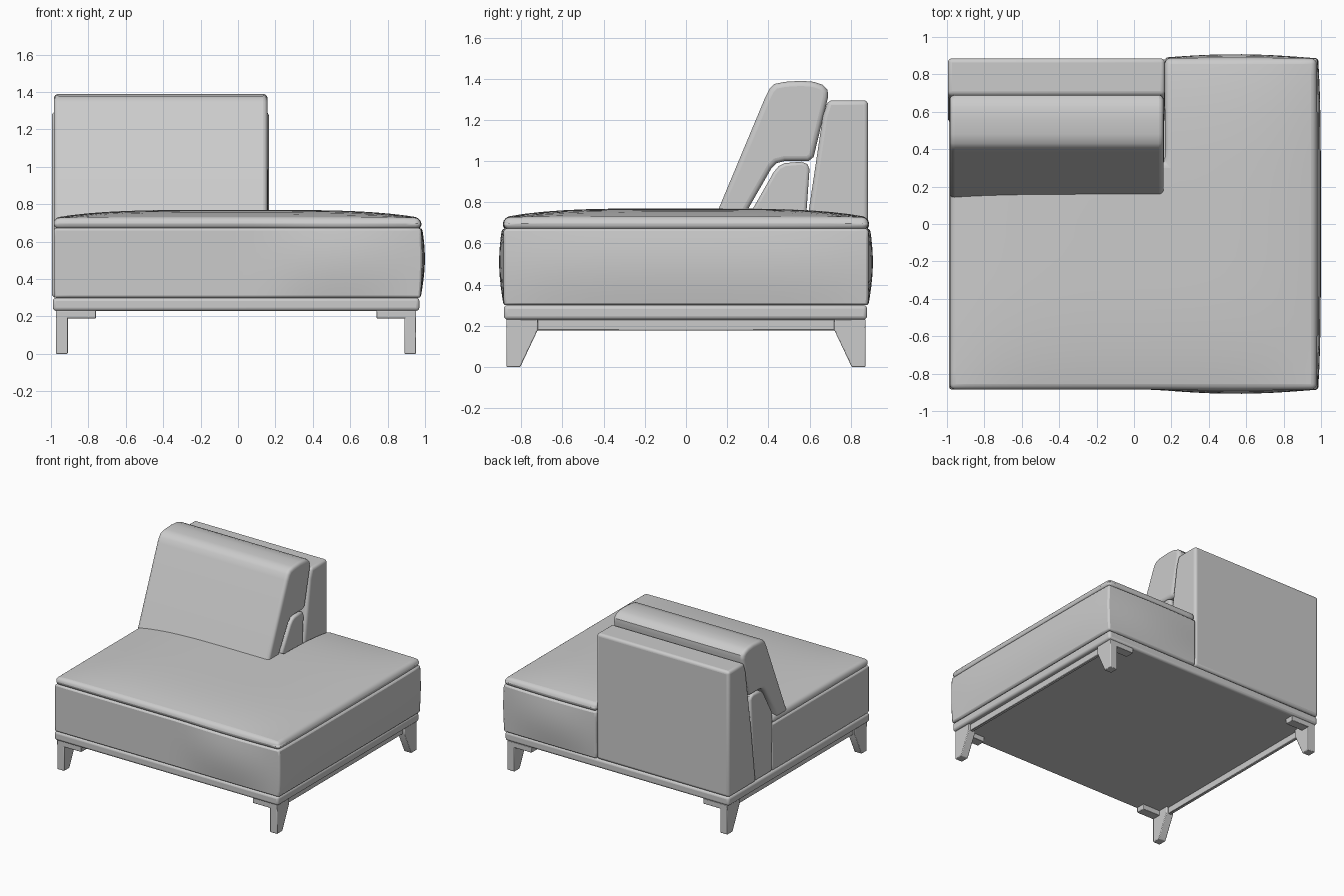
import bpy, math

if "Cube" in bpy.data.objects:
    bpy.data.objects.remove(bpy.data.objects["Cube"])

CX = -0.01  # centre line of the plinth and legs


def finish(name, verts, faces, bevel, segments=3, angle=40):
    me = bpy.data.meshes.new(name)
    me.from_pydata(verts, [], faces)
    ob = bpy.data.objects.new(name, me)
    bpy.context.collection.objects.link(ob)
    bpy.ops.object.select_all(action='DESELECT')
    bpy.context.view_layer.objects.active = ob
    ob.select_set(True)
    bpy.ops.object.mode_set(mode='EDIT')
    bpy.ops.mesh.select_all(action='SELECT')
    bpy.ops.mesh.normals_make_consistent(inside=False)
    bpy.ops.object.mode_set(mode='OBJECT')
    if bevel:
        m = ob.modifiers.new("soft_edges", 'BEVEL')
        m.width, m.segments = bevel, segments
        m.limit_method, m.angle_limit = 'ANGLE', math.radians(angle)
    bpy.ops.object.shade_smooth_by_angle(angle=math.radians(35))
    return ob


def prism(name, profile, x0, x1, bevel, segments=3, angle=40):
    """Extrude a (y, z) profile along x."""
    n = len(profile)
    verts = [(x, y, z) for x in (x0, x1) for y, z in profile]
    faces = [list(range(n)), list(range(n, 2 * n))]
    faces += [(i, (i + 1) % n, (i + 1) % n + n, i + n) for i in range(n)]
    return finish(name, verts, faces, bevel, segments, angle)


def box(name, x0, x1, y0, y1, z0, z1, bevel, segments=3):
    return prism(name, [(y0, z0), (y1, z0), (y1, z1), (y0, z1)], x0, x1, bevel, segments)


def spread(a, b, n):
    return [a + (b - a) * i / n for i in range(n)]


def l_slab(name, z0, z1, layers, crown, bevel, segments):
    """L-shaped upholstered slab with bulging sides and a crowned top."""
    xs = spread(-0.985, 0.165, 12) + spread(0.165, 0.975, 10) + [0.975]
    ys = spread(-0.885, 0.33, 12) + spread(0.33, 0.885, 6) + [0.885]
    zs = spread(z0, z1, layers) + [z1]
    verts, faces, index = [], [], {}

    def shape(x, y, z, top):
        side = math.sin(math.pi * min(1, max(0, (z - 0.29) / 0.44)))
        t = min(1, max(0, (x - 0.1) / 0.88))
        u, v = (x + 0.005) / 0.98, y / 0.885
        if top:
            z += crown * max(0, 1 - u ** 4) * max(0, 1 - v ** 4)
        ny = y * (1 + 0.026 * side * math.sin(math.pi * t))
        nx = x + 0.025 * max(0, x) * side * (1 - 0.6 * v ** 4)
        return nx, ny, z

    def vert(i, j, k):
        if (i, j, k) not in index:
            index[i, j, k] = len(verts)
            verts.append(shape(xs[i], ys[j], zs[k], k == layers))
        return index[i, j, k]

    cells = {(i, j) for i in range(22) for j in range(18) if not (i < 12 and j >= 12)}
    for i, j in cells:
        ring = [(i, j), (i + 1, j), (i + 1, j + 1), (i, j + 1)]
        for k in (0, layers):
            faces.append([vert(a, b, k) for a, b in ring])
        for s, d in enumerate([(0, -1), (1, 0), (0, 1), (-1, 0)]):
            if (i + d[0], j + d[1]) not in cells:
                (a, b), (c, e) = ring[s], ring[(s + 1) % 4]
                for k in range(layers):
                    faces.append([vert(a, b, k), vert(c, e, k),
                                  vert(c, e, k + 1), vert(a, b, k + 1)])
    return finish(name, verts, faces, bevel, segments)


# Plinth
box("plinth", CX - 0.98, CX + 0.98, -0.885, 0.88, 0.23, 0.30, 0.018)

# Seat: lower body and crowned top meeting at a seam
l_slab("seat_body", 0.30, 0.672, 8, 0, 0.012, 2)
l_slab("seat_top", 0.668, 0.728, 1, 0.042, 0.036, 4)

# Back panel
prism("back_panel", [(0.54, 0.30), (0.885, 0.30), (0.885, 1.295), (0.69, 1.295),
                     (0.665, 1.22), (0.595, 0.75)], -0.995, 0.165, 0.022, 4)

# Support cushion wedged between panel and back cushion
prism("support_cushion", [(0.33, 0.30), (0.54, 0.30), (0.585, 0.75), (0.60, 0.96),
                          (0.59, 0.985), (0.56, 0.997), (0.48, 0.99), (0.45, 0.975),
                          (0.425, 0.945), (0.32, 0.76)], -0.985, 0.16, 0.015, 3, 60)

# Leaning back cushion that hooks over the support
prism("back_cushion", [(0.13, 0.70), (0.275, 0.70), (0.30, 0.765), (0.415, 0.965),
                       (0.44, 0.99), (0.48, 1.0), (0.595, 1.0), (0.62, 1.02),
                       (0.69, 1.31), (0.688, 1.345), (0.665, 1.37), (0.62, 1.385),
                       (0.56, 1.39), (0.48, 1.385), (0.43, 1.375), (0.405, 1.35),
                       (0.385, 1.31)], -0.985, 0.158, 0.025, 4, 60)

# Legs, mounting plates and side rails
for sx, side in ((-1, "left"), (1, "right")):
    for sy, end in ((-1, "front"), (1, "back")):
        prof = [(0.805, 0), (0.872, 0), (0.872, 0.232), (0.72, 0.232), (0.72, 0.18)]
        prism(f"{end}_{side}_leg", [(sy * y, z) for y, z in prof],
              CX + sx * 0.90, CX + sx * 0.963, 0.005, 2)
        box(f"{end}_{side}_plate", CX + sx * 0.75, CX + sx * 0.963,
            sy * 0.80, sy * 0.872, 0.19, 0.232, 0.004, 2)
    box(f"{side}_rail", CX + sx * 0.92, CX + sx * 0.945, -0.74, 0.74, 0.178, 0.232, 0.003, 1)
